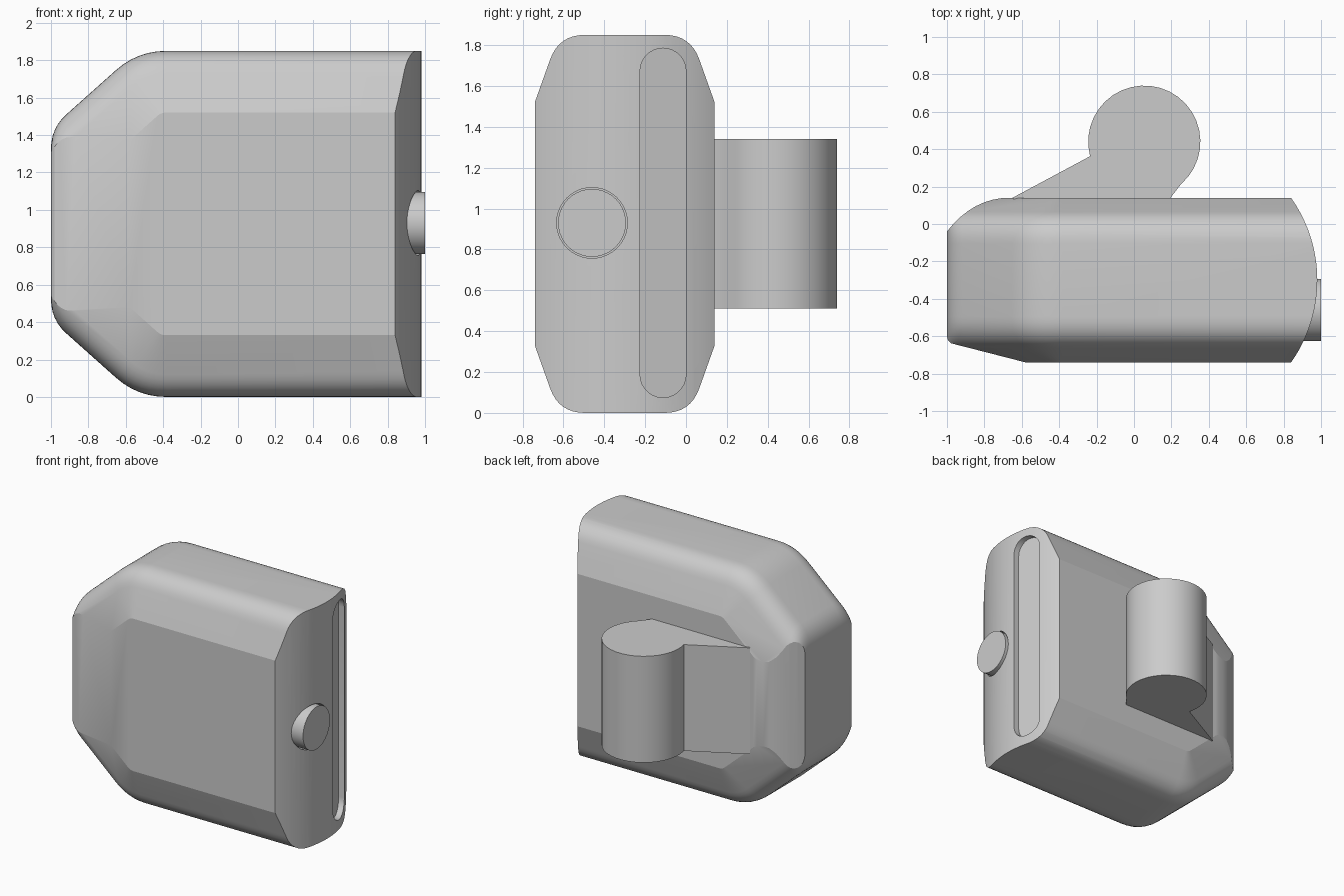
import bpy, bmesh, math
from mathutils import Vector

if "Cube" in bpy.data.objects:
    bpy.data.objects.remove(bpy.data.objects["Cube"])

YC, ZC = -0.30, 0.925      # centre planes of the body


def loft(name, rings):
    """Closed solid through rings with equal point counts."""
    bm = bmesh.new()
    vs = [[bm.verts.new(p) for p in r] for r in rings]
    n = len(vs[0])
    for a, b in zip(vs, vs[1:]):
        for i in range(n):
            j = (i + 1) % n
            bm.faces.new((a[i], a[j], b[j], b[i]))
    bm.faces.new(vs[0])
    bm.faces.new(vs[-1][::-1])
    bmesh.ops.recalc_face_normals(bm, faces=bm.faces)
    me = bpy.data.meshes.new(name)
    bm.to_mesh(me)
    bm.free()
    ob = bpy.data.objects.new(name, me)
    bpy.context.collection.objects.link(ob)
    return ob


def activate(ob):
    bpy.ops.object.select_all(action='DESELECT')
    ob.select_set(True)
    bpy.context.view_layer.objects.active = ob


def boolean(ob, cutter, op):
    activate(ob)
    m = ob.modifiers.new("cut", 'BOOLEAN')
    m.object, m.operation, m.solver = cutter, op, 'EXACT'
    bpy.ops.object.modifier_apply(modifier=m.name)
    bpy.data.objects.remove(cutter)


def smooth(ob, deg):
    activate(ob)
    bpy.ops.object.shade_smooth_by_angle(angle=math.radians(deg))


def bezier(a, b, c, n):
    a, b, c = Vector(a), Vector(b), Vector(c)
    return [a * (1 - t) ** 2 + b * 2 * t * (1 - t) + c * t * t
            for t in (i / n for i in range(n + 1))]


def corner(prev, p, nxt, t, n=6):
    prev, p, nxt = Vector(prev), Vector(p), Vector(nxt)
    return bezier(p + (prev - p).normalized() * t, p,
                  p + (nxt - p).normalized() * t, n)


def outline(d, y):
    """Front outline of the body, inset by d at depth y."""
    h, c = 0.925 - d, 1.048 - d
    a = (1.1, h)
    b = ((0.746 * h - c) / 0.666, h)
    e = (-1.0, (c - 0.666) / 0.746)
    half = [Vector(a)] + corner(a, b, e, 0.155 * (1 - d / 0.4))
    half += corner(b, e, (-1.0, 0), min(0.11, 0.8 * e[1]))
    pts = half + [Vector((p.x, -p.y)) for p in reversed(half)]
    return [(p.x, y, ZC + p.y) for p in pts]


def arc(cx, cy, r, a0, a1, n):
    return [(cx + r * math.cos(math.radians(a0 + (a1 - a0) * i / n)),
             cy + r * math.sin(math.radians(a0 + (a1 - a0) * i / n)))
            for i in range(n + 1)]


def prism_z(name, pts, z0, z1):
    return loft(name, [[(x, y, z) for x, y in pts] for z in (z0, z1)])


def cylinder_x(name, x0, x1, y, z, r, n=40):
    pts = arc(y, z, r, 0, 360, n)[:-1]
    return loft(name, [[(x, p, q) for p, q in pts] for x in (x0, x1)])


# Body: chamfered and rounded cross-section following the front outline
half = [Vector((0.44, 0.33))] + bezier((0.365, 0.12), (0.322, 0), (0.195, 0), 8)
levels = [(YC - w, d) for w, d in half] + [(YC + w, d) for w, d in reversed(half)]
body = loft("body", [outline(d, y) for y, d in levels])

# Bowed right end and tapered left end, seen from the top
plan = arc(0.22, YC, 0.76, -41, 41, 28)
plan += [(-0.6, 0.2)]
plan += [tuple(p) for p in bezier((-0.66, 0.141), (-0.86, 0.141), (-1.0, -0.04), 8)]
plan += [(-1.05, -0.11), (-1.05, -0.56), (-1.0, -0.6), (-0.995, -0.622),
         (-0.98, -0.637), (-0.95, -0.645), (-0.4, -0.786)]
boolean(body, prism_z("plan_cutter", plan, -0.2, 2.1), 'INTERSECT')

# Long recessed slot in the bowed end
R = 0.1125
slot = arc(-0.1125, 1.785 - R, R, 0, 180, 14) + arc(-0.1125, 0.075 + R, R, 180, 360, 14)
floor = [(0.22 + math.sqrt(0.715 ** 2 - (y - YC) ** 2), y, z) for y, z in slot]
boolean(body, loft("slot_cutter", [floor, [(1.2, y, z) for y, z in slot]]), 'DIFFERENCE')

# Thin gap around the button
boolean(body, cylinder_x("gap_cutter", 0.885, 1.2, -0.46, 0.93, 0.173), 'DIFFERENCE')
smooth(body, 15)

# Round button
button = cylinder_x("button", 0.86, 1.0, -0.46, 0.93, 0.166)
smooth(button, 30)

# Hinge barrel with its wedge-shaped web on the back
barrel = arc(0.055, 0.44, 0.30, -49, 195, 24)
barrel += [(-0.65, 0.14), (-0.58, 0.06), (0.15, 0.06), (0.195, 0.14)]
hinge = prism_z("hinge_barrel", barrel, 0.51, 1.34)
smooth(hinge, 20)
